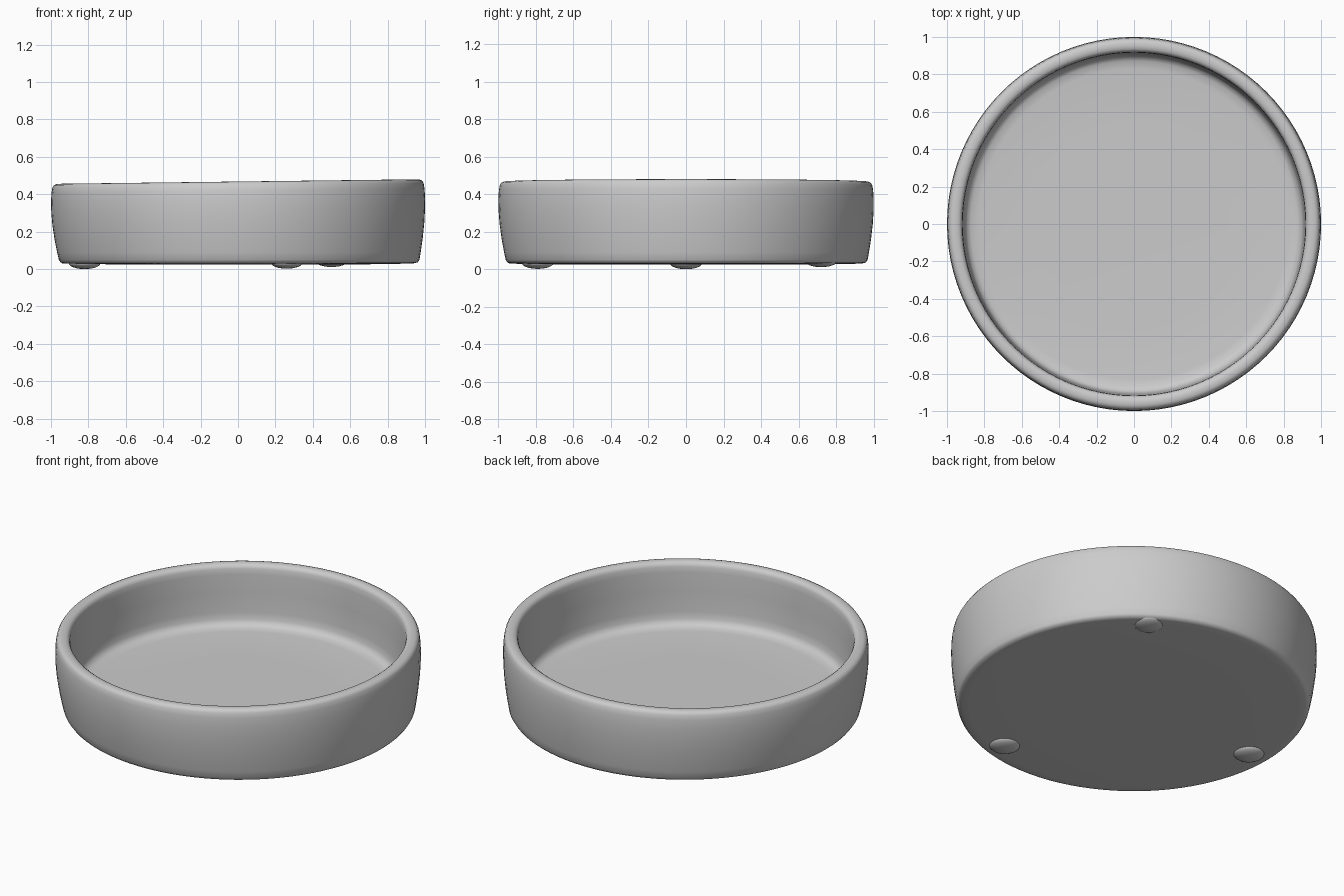
import bpy, bmesh, math
from mathutils import Matrix

if "Cube" in bpy.data.objects:
    bpy.data.objects.remove(bpy.data.objects["Cube"])

# Half cross-section of the dish: underside, outer wall, rim, inner wall, floor
PROFILE = [
    (0, 0.024), (0.60, 0.024), (0.90, 0.029), (0.94, 0.031), (0.955, 0.036), (0.964, 0.05),
    (0.972, 0.09), (0.984, 0.16), (0.994, 0.24), (0.999, 0.31), (1.0, 0.37),
    (0.997, 0.42), (0.992, 0.448), (0.984, 0.461), (0.970, 0.467), (0.952, 0.468),
    (0.936, 0.465), (0.925, 0.457), (0.919, 0.443), (0.916, 0.41), (0.913, 0.30),
    (0.909, 0.18), (0.904, 0.14), (0.893, 0.117), (0.872, 0.105), (0.83, 0.10),
    (0.50, 0.098), (0, 0.098),
]
SEGMENTS = 96


def finish(bm, name):
    bmesh.ops.recalc_face_normals(bm, faces=bm.faces)
    for f in bm.faces:
        f.smooth = True
    mesh = bpy.data.meshes.new(name)
    bm.to_mesh(mesh)
    bm.free()
    obj = bpy.data.objects.new(name, mesh)
    bpy.context.collection.objects.link(obj)
    return obj


# Dish: lathe the profile, then add the slight hand-made lean of the rim and base
bm = bmesh.new()
verts = [bm.verts.new((r, 0, z)) for r, z in PROFILE]
edges = [bm.edges.new(pair) for pair in zip(verts, verts[1:])]
bmesh.ops.spin(bm, geom=verts + edges, cent=(0, 0, 0), axis=(0, 0, 1),
               angle=math.tau, steps=SEGMENTS, use_duplicate=False)
bmesh.ops.remove_doubles(bm, verts=bm.verts, dist=0.0002)
for v in bm.verts:
    t = min(max((v.co.z - 0.03) / 0.43, 0), 1)
    v.co.z += 0.0125 * v.co.x * t
    if math.hypot(v.co.x, v.co.y) > 0.95:
        v.co.x += 0.007 * (1 - t) ** 2
        v.co.y += 0.004 * (1 - t) ** 2
finish(bm, "dish")

# Three small rounded feet: x, y, lowest z
for i, (x, y, low) in enumerate([(-0.82, 0.0, 0.0), (0.26, -0.79, 0.002), (0.5, 0.72, 0.011)]):
    bm = bmesh.new()
    bmesh.ops.create_uvsphere(
        bm, u_segments=24, v_segments=12, radius=1,
        matrix=Matrix.Translation((x, y, low + 0.032)) @ Matrix.Diagonal((0.085, 0.085, 0.032, 1)))
    finish(bm, f"foot_{i + 1}")
